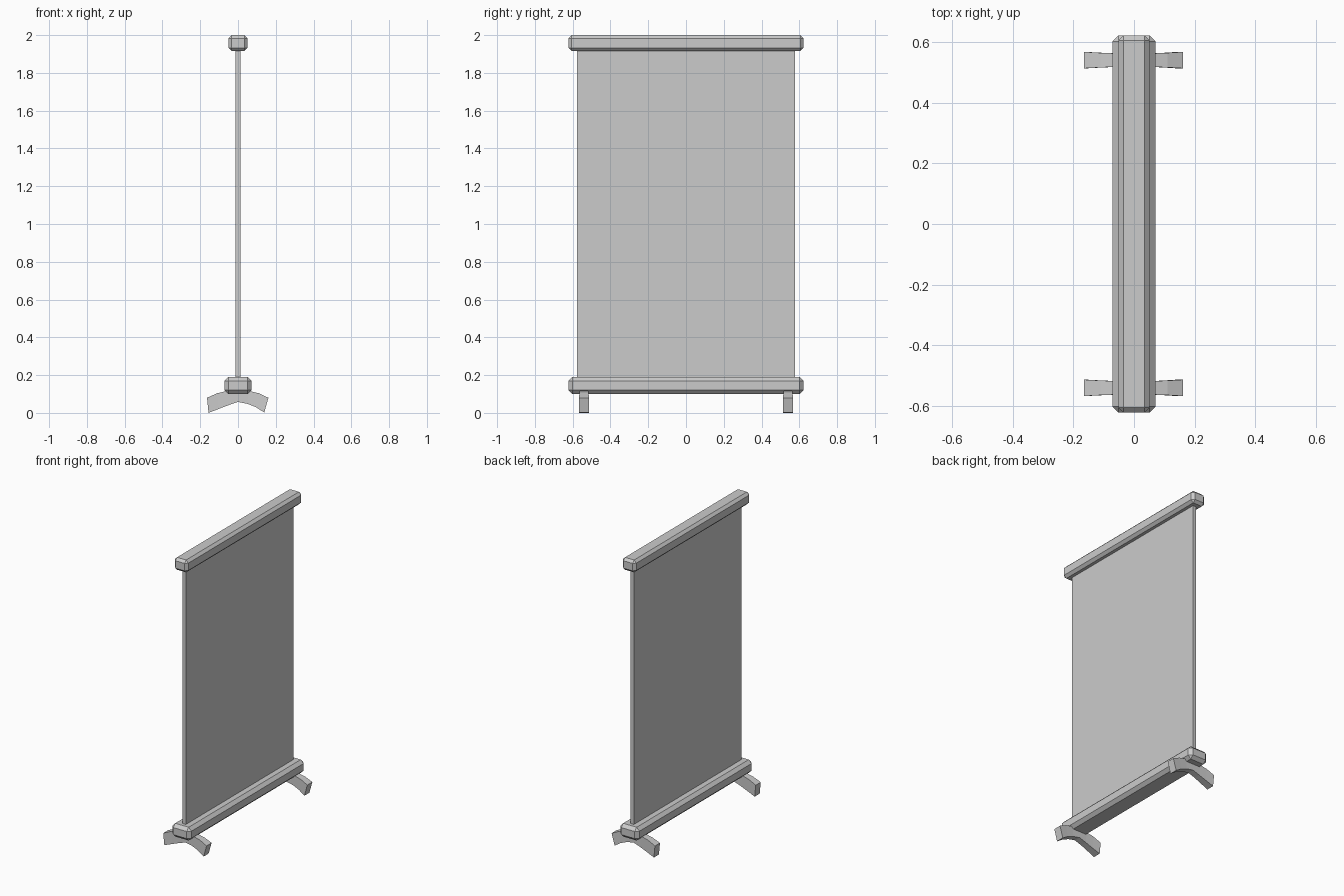
import bpy, bmesh

if "Cube" in bpy.data.objects:
    bpy.data.objects.remove(bpy.data.objects["Cube"])


def box(name, size, z, bevel=0.0):
    """Box centred on x and y with optional flat chamfers."""
    bm = bmesh.new()
    bmesh.ops.create_cube(bm, size=1)
    bmesh.ops.scale(bm, vec=size, verts=bm.verts)
    bmesh.ops.translate(bm, vec=(0, 0, z), verts=bm.verts)
    if bevel:
        bmesh.ops.bevel(bm, geom=bm.edges[:], offset=bevel, segments=1,
                        profile=0.5, affect='EDGES')
    finish(name, bm)


def finish(name, bm):
    bmesh.ops.recalc_face_normals(bm, faces=bm.faces)
    mesh = bpy.data.meshes.new(name)
    bm.to_mesh(mesh)
    bm.free()
    obj = bpy.data.objects.new(name, mesh)
    bpy.context.collection.objects.link(obj)


def foot(name, y):
    """Arched foot lofted through four-sided sections along x."""
    # top x, top z, bottom x, bottom z, half width
    sections = [
        (-0.164, 0.080, -0.156, 0.006, 0.027),
        (-0.110, 0.104, -0.100, 0.028, 0.024),
        (-0.055, 0.117, -0.050, 0.047, 0.022),
        (0.000, 0.120, 0.000, 0.064, 0.022),
        (0.055, 0.117, 0.050, 0.054, 0.022),
        (0.110, 0.104, 0.095, 0.036, 0.024),
        (0.161, 0.080, 0.139, 0.008, 0.027),
    ]
    bm = bmesh.new()
    rings = []
    for tx, tz, bx, bz, w in sections:
        rings.append([bm.verts.new(p) for p in (
            (bx, y - w, bz - 0.006), (bx, y + w, bz - 0.006),
            (tx, y + w, tz), (tx, y - w, tz))])
    for a, b in zip(rings, rings[1:]):
        for i in range(4):
            j = (i + 1) % 4
            bm.faces.new((a[i], a[j], b[j], b[i]))
    bm.faces.new(rings[0])
    bm.faces.new(rings[-1])
    finish(name, bm)


# Banner sheet
box("banner_panel", (0.026, 1.155, 1.76), 1.055)

# Chamfered rails
box("top_rail", (0.102, 1.244, 0.084), 1.958, 0.017)
box("bottom_rail", (0.143, 1.244, 0.09), 0.145, 0.021)

# Pair of arched feet
for side, y in (("front", -0.54), ("back", 0.54)):
    foot(side + "_foot", y)
